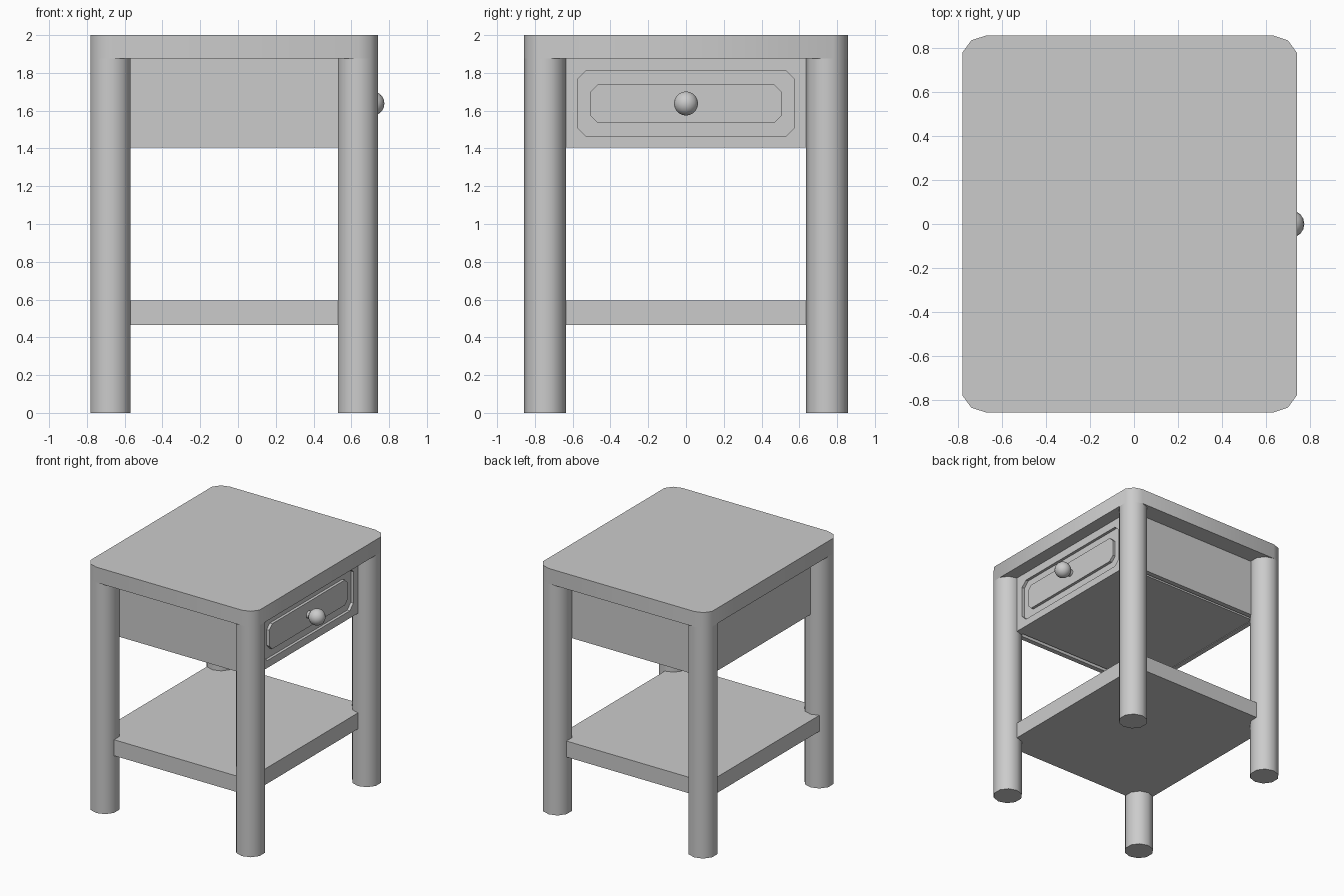
import bpy, bmesh
from math import cos, sin, radians

if "Cube" in bpy.data.objects:
    bpy.data.objects.remove(bpy.data.objects["Cube"])

LEG_X, LEG_Y, LEG_R = (-0.675, 0.635), 0.746, 0.111


def finish(name, bm, smooth=False):
    bmesh.ops.recalc_face_normals(bm, faces=bm.faces)
    me = bpy.data.meshes.new(name)
    bm.to_mesh(me)
    bm.free()
    ob = bpy.data.objects.new(name, me)
    bpy.context.collection.objects.link(ob)
    if smooth:
        bpy.ops.object.select_all(action='DESELECT')
        ob.select_set(True)
        bpy.context.view_layer.objects.active = ob
        bpy.ops.object.shade_smooth_by_angle(angle=radians(42))
    return ob


def prism(name, profile, offset, smooth=False):
    """Extrude a closed 3D outline along an offset vector."""
    bm = bmesh.new()
    face = bm.faces.new([bm.verts.new(p) for p in profile])
    ext = bmesh.ops.extrude_face_region(bm, geom=[face], use_keep_orig=True)
    bmesh.ops.translate(bm, vec=offset,
                        verts=[v for v in ext['geom'] if isinstance(v, bmesh.types.BMVert)])
    return finish(name, bm, smooth)


def box(name, x0, x1, y0, y1, z0, z1):
    return prism(name, [(x0, y0, z0), (x1, y0, z0), (x1, y1, z0), (x0, y1, z0)],
                 (0, 0, z1 - z0))


def arc(cx, cy, angles, z):
    return [(cx + LEG_R * cos(radians(a)), cy + LEG_R * sin(radians(a)), z) for a in angles]


def octagon(x, hy, z0, z1, c):
    """Chamfered rectangle in the drawer-front plane."""
    return [(x, -hy + c, z0), (x, hy - c, z0), (x, hy, z0 + c), (x, hy, z1 - c),
            (x, hy - c, z1), (x, -hy + c, z1), (x, -hy, z1 - c), (x, -hy, z0 + c)]


# Four ten-sided legs
for side, x in zip(("back", "front"), LEG_X):
    for hand, s in (("left", -1), ("right", 1)):
        prism(f"{side}_{hand}_leg", arc(x, s * LEG_Y, range(-90, 270, 36), 0),
              (0, 0, 1.875), True)

# Table top, corners flush with the legs
outline = (arc(LEG_X[1], LEG_Y, (18, 54, 90), 1.875)
           + arc(LEG_X[0], LEG_Y, (90, 126, 162), 1.875)
           + arc(LEG_X[0], -LEG_Y, (198, 234, 270), 1.875)
           + arc(LEG_X[1], -LEG_Y, (270, 306, 342), 1.875))
prism("table_top", outline, (0, 0, 0.125), True)

# Lower shelf
box("lower_shelf", -0.74, 0.635, -0.78, 0.78, 0.465, 0.595)

# Case: side panels, back panel and drawer body
for name, s in (("left_panel", -1), ("right_panel", 1)):
    y0, y1 = sorted((s * 0.67, s * 0.71))
    box(name, -0.675, 0.60, y0, y1, 1.405, 1.875)
box("back_panel", -0.675, -0.635, -0.67, 0.67, 1.405, 1.875)
box("drawer_body", -0.635, 0.60, -0.645, 0.645, 1.41, 1.86)

# Drawer front with a sunken groove around a raised panel
front = box("drawer_front", 0.575, 0.635, -0.71, 0.71, 1.405, 1.875)
cutter = prism("groove_cutter", octagon(0.612, 0.575, 1.465, 1.81, 0.045), (0.1, 0, 0))
cutter.hide_render = True
cutter.hide_set(True)
mod = front.modifiers.new("groove", 'BOOLEAN')
mod.operation = 'DIFFERENCE'
mod.solver = 'EXACT'
mod.object = cutter
prism("drawer_raised_panel", octagon(0.605, 0.505, 1.535, 1.74, 0.038), (0.03, 0, 0))

# Knob and its stem
bm = bmesh.new()
bmesh.ops.create_uvsphere(bm, u_segments=16, v_segments=10, radius=0.064)
bmesh.ops.translate(bm, vec=(0.711, 0, 1.638), verts=bm.verts)
finish("knob", bm, True)
stem = [(0.62, 0.03 * cos(radians(a)), 1.638 + 0.03 * sin(radians(a)))
        for a in range(0, 360, 36)]
prism("knob_stem", stem, (0.06, 0, 0), True)
